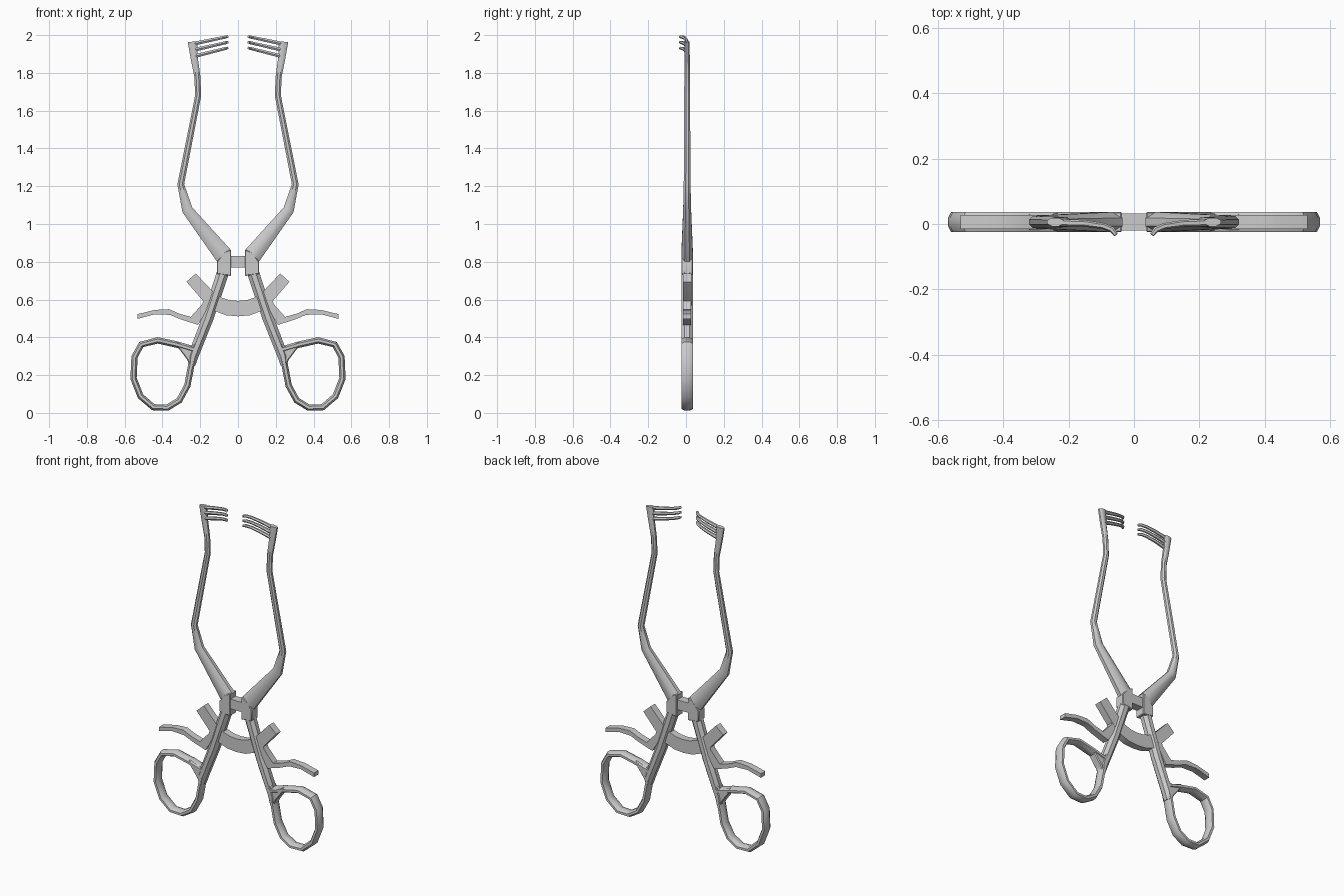
import bpy, bmesh, math
from mathutils import Vector

if "Cube" in bpy.data.objects:
    bpy.data.objects.remove(bpy.data.objects["Cube"])

CY = 0.006  # depth centre of the instrument


def finish(name, bm, mirror, angle=35):
    bmesh.ops.recalc_face_normals(bm, faces=bm.faces)
    me = bpy.data.meshes.new(name)
    bm.to_mesh(me)
    bm.free()
    me.shade_smooth()
    me.set_sharp_from_angle(angle=math.radians(angle))
    ob = bpy.data.objects.new(name, me)
    bpy.context.collection.objects.link(ob)
    if mirror:
        ob.modifiers.new("Mirror", 'MIRROR').use_mirror_merge = False
    return ob


def sweep(name, path, sides=8, mirror=True, angle=35):
    """Tube along (x, y, z, half width, half depth) points."""
    bm = bmesh.new()
    pts = [Vector(p[:3]) for p in path]
    rings = []
    k = 1 / math.cos(math.pi / sides)
    for i, p in enumerate(path):
        a = (pts[i] - pts[max(i - 1, 0)]).normalized()
        b = (pts[min(i + 1, len(pts) - 1)] - pts[i]).normalized()
        t = (a + b).normalized()
        n = t.cross(Vector((0, 1, 0))).normalized()
        d = n.cross(t)
        ring = []
        for j in range(sides):
            g = (j + 0.5) * math.tau / sides
            ring.append(bm.verts.new(pts[i] + n * (k * p[3] * math.cos(g)) + d * (k * p[4] * math.sin(g))))
        rings.append(ring)
    for r, s in zip(rings, rings[1:]):
        for j in range(sides):
            bm.faces.new((r[j], r[(j + 1) % sides], s[(j + 1) % sides], s[j]))
    bm.faces.new(rings[0])
    bm.faces.new(rings[-1])
    return finish(name, bm, mirror, angle)


def plate(name, outline, half, mirror=True, bevel=0.0):
    """Prism: x-z outline extruded in depth."""
    bm = bmesh.new()
    f = bm.faces.new([bm.verts.new((x, CY - half, z)) for x, z in outline])
    ext = bmesh.ops.extrude_face_region(bm, geom=[f])
    bmesh.ops.translate(bm, vec=(0, 2 * half, 0),
                        verts=[v for v in ext['geom'] if isinstance(v, bmesh.types.BMVert)])
    if bevel:
        bmesh.ops.bevel(bm, geom=bm.edges[:], offset=bevel, segments=1, affect='EDGES')
    return finish(name, bm, mirror)


# upper arms, tapering in both directions towards the tips
sweep("upper_arm", [(x, CY, z, w, h) for x, z, w, h in (
    (0.073, 0.83, 0.048, 0.031), (0.268, 1.075, 0.029, 0.021), (0.303, 1.21, 0.018, 0.018),
    (0.211, 1.68, 0.016, 0.0155), (0.215, 1.78, 0.016, 0.015), (0.232, 1.88, 0.019, 0.014),
    (0.241, 1.965, 0.025, 0.013))])

# raked tines curving to the front
for i, (za, zb) in enumerate(((1.955, 1.992), (1.922, 1.962), (1.888, 1.932))):
    path = []
    for t, y, r in ((0, 0.004, 0.010), (0.45, 0.002, 0.009), (0.78, -0.006, 0.008),
                    (0.93, -0.017, 0.008), (1, -0.033, 0.006)):
        path.append((0.232 - 0.177 * t, y, za + (zb - za) * t, r, r))
    sweep(f"tine_{i + 1}", path, 6)

# hinge
plate("hinge_block", [(0.037, 0.725), (0.037, 0.865), (0.075, 0.85), (0.112, 0.80), (0.112, 0.735)],
      0.031, bevel=0.004)
plate("hinge_bar", [(-0.045, 0.77), (0.045, 0.77), (0.045, 0.83), (-0.045, 0.83)], 0.026, mirror=False)

# handle shafts running into the finger rings
sweep("handle_shaft", [(0.079, CY, 0.745, 0.032, 0.030), (0.160, CY, 0.50, 0.030, 0.031),
                       (0.238, CY, 0.30, 0.028, 0.031), (0.245, CY, 0.25, 0.018, 0.030)])
ring = ((0.215, 0.33), (0.325, 0.362), (0.425, 0.384), (0.512, 0.362), (0.548, 0.297),
        (0.553, 0.182), (0.516, 0.088), (0.448, 0.030), (0.374, 0.028), (0.311, 0.066),
        (0.268, 0.145), (0.248, 0.25), (0.235, 0.32))
sweep("finger_ring", [(x, CY, z, 0.017, 0.031) for x, z in ring])
plate("ring_web", [(0.205, 0.40), (0.25, 0.352), (0.325, 0.38), (0.315, 0.343),
                   (0.268, 0.28), (0.255, 0.25), (0.23, 0.25)], 0.026, bevel=0.005)

# curved ratchet bar
half = ((0.055, 0.557, 0.041), (0.105, 0.575, 0.040), (0.15, 0.608, 0.036), (0.248, 0.716, 0.033))
arc = [(-x, CY, z, w, 0.022) for x, z, w in half[::-1]] + [(0, CY, 0.552, 0.041, 0.022)]
arc += [(x, CY, z, w, 0.022) for x, z, w in half]
sweep("ratchet_bar", arc, 4, mirror=False)

# release levers
plate("release_lever", [(0.135, 0.64), (0.165, 0.64), (0.19, 0.575), (0.25, 0.508), (0.31, 0.525),
                        (0.365, 0.549), (0.44, 0.545), (0.531, 0.523), (0.531, 0.498),
                        (0.44, 0.522), (0.36, 0.519), (0.30, 0.494), (0.212, 0.466),
                        (0.185, 0.51), (0.14, 0.60)], 0.021)
